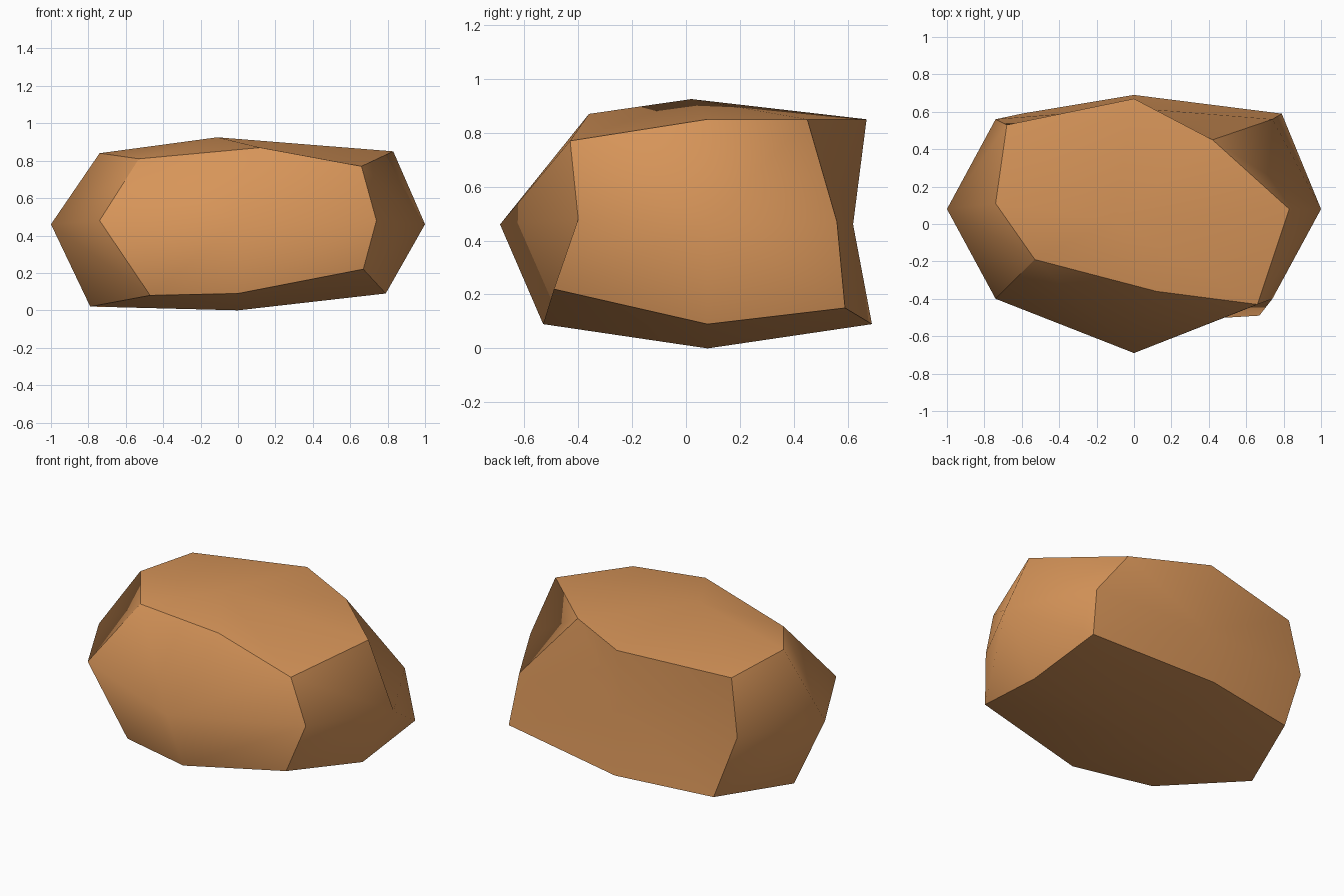
import bpy
import bmesh

# Remove the default cube only
default_cube = bpy.data.objects.get("Cube")
if default_cube:
    bpy.data.objects.remove(default_cube, do_unlink=True)


def flat_material(name, colour):
    material = bpy.data.materials.new(name)
    material.use_nodes = True
    material.diffuse_color = colour
    shader = material.node_tree.nodes["Principled BSDF"]
    shader.inputs["Base Color"].default_value = colour
    shader.inputs["Roughness"].default_value = 0.9
    return material


# Three rings of the boulder in hundredths of a unit. Each runs anticlockwise
# from the front right corner, alternating between corners and side middles.
lower_ring = [(-47, -40, 8), (0, -53, 9), (67, -49, 22), (79, 8, 9),
              (79, 59, 15), (0, 69, 9), (-60, 59, 8), (-79, 8, 2)]
middle_ring = [(-74, -40, 48), (0, -69, 46), (74, -40, 48), (100, 8, 46),
               (74, 56, 47), (0, 62, 46), (-74, 56, 47), (-100, 8, 46)]
upper_ring = [(-53, -19, 81), (12, -36, 87), (66, -43, 77), (83, 8, 85),
              (42, 45, 85), (0, 67, 85), (-68, 53, 81), (-74, 11, 84)]
bottom_centre = (0, 8, 0)
top_centre = (-11, 2, 92.5)

bm = bmesh.new()


def add_point(point):
    return bm.verts.new([value / 100 for value in point])


middle = [add_point(point) for point in middle_ring]
lower = [add_point(point) for point in lower_ring]
upper = [add_point(point) for point in upper_ring]
corners = set(lower[::2] + upper[::2])
front_left_toe = lower[2]

# Each end closes one half: a cap plus the side facets up to the middle ring.
# Every facet folds along the line from its first point to its third.
for ring, centre_point in ((lower, bottom_centre), (upper, top_centre)):
    centre = add_point(centre_point)
    for i in range(0, len(ring), 2):
        corner, waist = ring[i], middle[i]
        before, after = i - 1, i + 1
        bm.faces.new((corner, ring[before], centre, ring[after]))
        for side in (before, after):
            facet = [corner, ring[side], middle[side], waist]
            # The front left toe is undercut, so its front facet folds crosswise
            if corner is front_left_toe and side == before:
                facet = facet[1:] + facet[:1]
            bm.faces.new(facet)

bmesh.ops.recalc_face_normals(bm, faces=bm.faces[:])

# Six softly shaded sides that meet in sharp ridges at the corners
for face in bm.faces:
    face.smooth = True
for edge in bm.edges:
    edge.smooth = not any(vert in corners for vert in edge.verts)

mesh = bpy.data.meshes.new("boulder")
bm.to_mesh(mesh)
bm.free()

boulder = bpy.data.objects.new("boulder", mesh)
bpy.context.collection.objects.link(boulder)
mesh.materials.append(flat_material("sandstone orange", (0.68, 0.30, 0.10, 1)))
